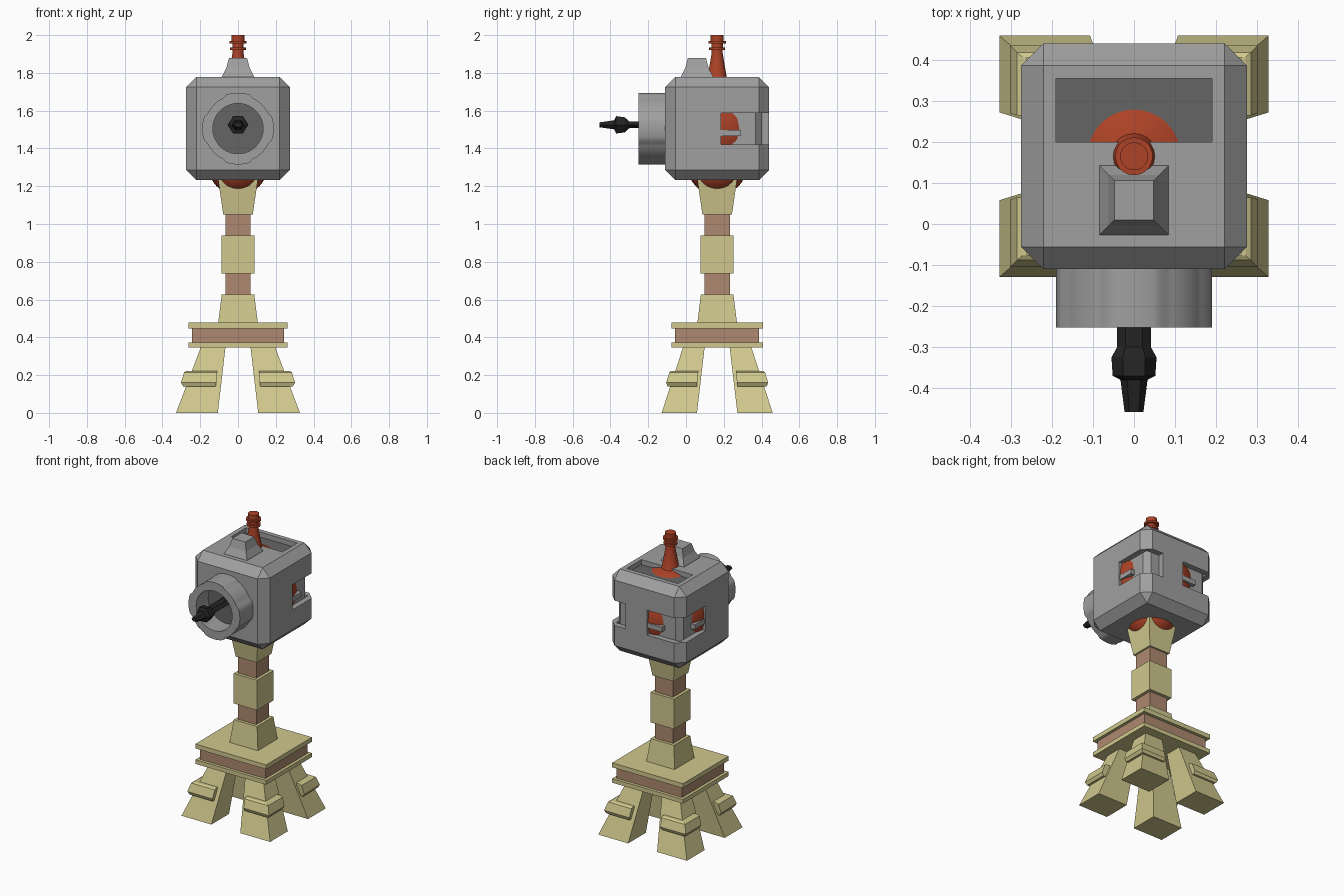
import bpy, bmesh, math

if "Cube" in bpy.data.objects:
    bpy.data.objects.remove(bpy.data.objects["Cube"])

def mat(name, r, g, b):
    m = bpy.data.materials.new(name)
    m.diffuse_color = (r, g, b, 1)
    m.use_nodes = True
    m.node_tree.nodes["Principled BSDF"].inputs["Base Color"].default_value = m.diffuse_color
    return m

SAND = mat("sand", .63, .58, .27)
BROWN = mat("brown", .42, .25, .16)
GRAY = mat("gray", .35, .35, .35)
DARK = mat("dark gray", .13, .13, .13)
RED = mat("rust red", .42, .055, .02)
BLACK = mat("black", .017, .017, .017)
CY = .165          # y of the column axis
HZ = 1.505         # height of the head centre

def loft(name, rings, material, closed=False, smooth=False):
    """Skin a list of point rings; cap the ends or close the loop."""
    bm = bmesh.new()
    vs = [[bm.verts.new(p) for p in r] for r in rings]
    n = len(vs[0])
    pairs = list(zip(vs, vs[1:])) + ([(vs[-1], vs[0])] if closed else [])
    for a, b in pairs:
        for i in range(n):
            j = (i + 1) % n
            bm.faces.new((a[i], a[j], b[j], b[i]))
    if not closed:
        bm.faces.new(vs[0])
        bm.faces.new(vs[-1])
    bmesh.ops.recalc_face_normals(bm, faces=bm.faces)
    me = bpy.data.meshes.new(name)
    bm.to_mesh(me)
    bm.free()
    me.materials.append(material)
    ob = bpy.data.objects.new(name, me)
    bpy.context.collection.objects.link(ob)
    if smooth:
        bpy.ops.object.select_all(action='DESELECT')
        ob.select_set(True)
        bpy.context.view_layer.objects.active = ob
        bpy.ops.object.shade_smooth_by_angle(angle=math.radians(35))
    return ob

def rect(z, x0, x1, y0, y1):
    return [(x0, y0, z), (x1, y0, z), (x1, y1, z), (x0, y1, z)]

def square(z, hx, hy=None, cy=CY):
    hy = hx if hy is None else hy
    return rect(z, -hx, hx, cy - hy, cy + hy)

def box(name, x0, x1, y0, y1, z0, z1, material):
    return loft(name, [rect(z0, x0, x1, y0, y1), rect(z1, x0, x1, y0, y1)], material)

def lathe(name, profile, material, n=24):
    rings = [[(r * math.cos(2 * math.pi * i / n), CY + r * math.sin(2 * math.pi * i / n), z)
              for i in range(n)] for r, z in profile]
    return loft(name, rings, material, smooth=True)

def ball(name, r, z, n=24):
    prof = [(r * math.sin(math.pi * (k + .05) / 16.1), z - r * math.cos(math.pi * (k + .05) / 16.1))
            for k in range(17)]
    return lathe(name, prof, RED, n)

def bake(ob):
    dg = bpy.context.evaluated_depsgraph_get()
    me = bpy.data.meshes.new_from_object(ob.evaluated_get(dg))
    ob.modifiers.clear()
    ob.data = me

def bevel(ob, width):
    m = ob.modifiers.new("bevel", 'BEVEL')
    m.width, m.segments = width, 1
    bake(ob)

def cut(ob, cutter):
    m = ob.modifiers.new("cut", 'BOOLEAN')
    m.operation, m.solver, m.object = 'DIFFERENCE', 'EXACT', cutter
    bake(ob)
    bpy.data.objects.remove(cutter)

# Four splayed legs, each with a cuff on its outer faces
for sx, nx in ((-1, "left"), (1, "right")):
    for sy, ny in ((-1, "front"), (1, "back")):
        def corner(z, xi, xo, yi, yo):
            return rect(z, sx * xi, sx * xo, CY + sy * yi, CY + sy * yo)
        loft(f"{ny}_{nx}_leg", [corner(0, .107, .328, .107, .294),
                                corner(.35, .066, .196, .066, .18)], SAND)
        loft(f"{ny}_{nx}_leg_cuff", [corner(.14, .118, .29, .108, .262),
                                     corner(.16, .115, .302, .105, .27),
                                     corner(.215, .11, .285, .10, .253),
                                     corner(.222, .11, .272, .10, .242)], SAND)

# Platform
loft("platform_lower_plate", [square(.345, .262, .242), square(.373, .262, .242)], SAND)
loft("platform_core", [square(.36, .243, .222), square(.46, .243, .222)], BROWN)
loft("platform_upper_plate", [square(.448, .262, .242), square(.478, .262, .242)], SAND)

# Column
loft("column_foot", [square(.475, .105), square(.628, .086)], SAND)
loft("column_post", [square(.6, .067), square(1.1, .067)], BROWN)
loft("column_collar", [square(.737, .087), square(.938, .087)], SAND)
loft("column_capital", [square(1.05, .078), square(1.2, .10), square(1.24, .106)], SAND)
ball("neck_ball", .158, 1.31)

# Head shell: chamfered hollow box with corner windows and a top opening
H = .275
shell = box("head_shell", -H, H, CY - H, CY + H, HZ - .273, HZ + .273, GRAY)
bevel(shell, .054)
I = .236
cut(shell, box("hollow", -I, I, CY - I, CY + I, HZ - I, HZ + I, GRAY))
cut(shell, box("right_window", .14, .4, .185, .6, 1.42, 1.587, GRAY))
cut(shell, box("left_window", -.4, -.02, .185, .6, 1.42, 1.587, GRAY))
cut(shell, box("top_window", -.19, .19, .20, .355, 1.6, 1.9, GRAY))

# Core inside the shell, with a round tank bulging through its faces
C = .238
core = box("head_core", -C, C, CY - C, CY + C, HZ - C, HZ + C, GRAY)
bevel(core, .035)
box("top_recess_floor", -.198, .198, .19, .364, HZ + C - .003, HZ + C + .002, DARK)
ball("tank", .2665, HZ, 32)
for s, n in ((-1, "left"), (1, "right")):
    x = sorted((s * .22, s * .268))
    box(f"{n}_tank_bar", x[0], x[1], CY - .12, CY + .125, 1.465, 1.498, GRAY)
box("back_tank_bar", -.125, .12, CY + .22, CY + .268, 1.465, 1.498, GRAY)

# Antenna
lathe("antenna", [(.07, 1.73), (.05, 1.78), (.029, 1.905), (.029, 1.92), (.042, 1.92),
                  (.042, 1.935), (.03, 1.935), (.03, 1.955), (.046, 1.955), (.046, 1.968),
                  (.034, 1.968), (.034, 2.0)], RED, 20)

# Flared block on top of the head
loft("top_block", [square(1.77, .086, cy=.058), square(1.782, .084, cy=.058),
                   square(1.825, .062, cy=.058), square(1.878, .048, cy=.058)], GRAY)

# Muzzle ring with four raised arcs
def ring(y, outer):
    pts = []
    for i in range(64):
        a = 2 * math.pi * (i + .5) / 64
        off = abs((a + math.pi / 4) % (math.pi / 2) - math.pi / 4)
        r = (.19 if off < math.radians(23) else .18) if outer else .133
        pts.append((r * math.cos(a), y, HZ + r * math.sin(a)))
    return pts

loft("muzzle_ring", [ring(-.252, True), ring(-.09, True), ring(-.09, False), ring(-.252, False)],
     GRAY, closed=True, smooth=True)
loft("muzzle_floor", [ring(-.125, False), ring(-.09, False)], DARK)

# Nozzle: flattened hexagonal barrel
barrel = [(-.10, .045, .018), (-.30, .041, .018), (-.325, .055, .04),
          (-.37, .052, .046), (-.38, .033, .024), (-.458, .023, .013)]
loft("nozzle", [[(rx * math.cos(i * math.pi / 3), y, 1.525 + rz * math.sin(i * math.pi / 3) / .866)
                 for i in range(6)] for y, rx, rz in barrel], BLACK)
